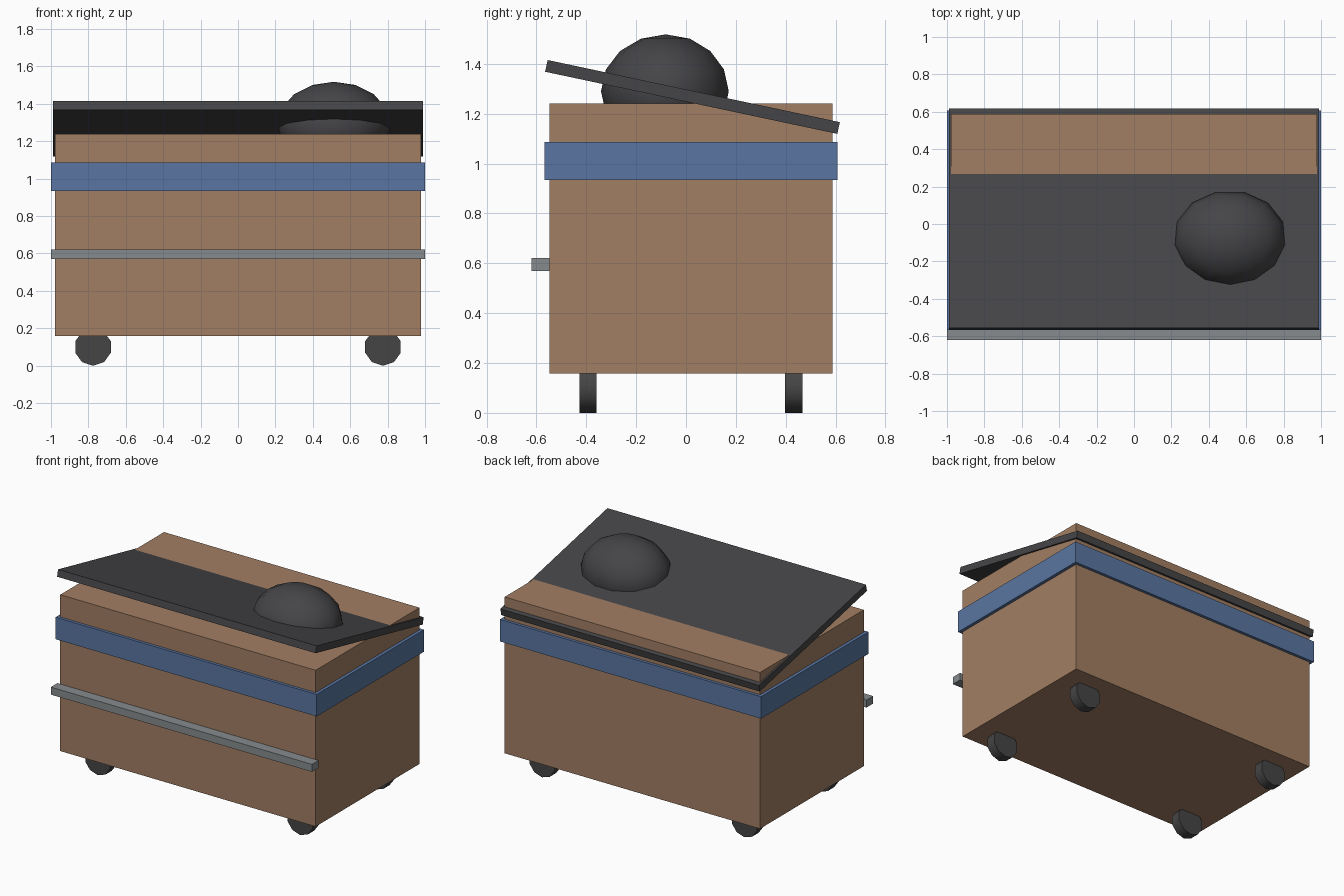
import bpy, math
from mathutils import Matrix

if "Cube" in bpy.data.objects:
    bpy.data.objects.remove(bpy.data.objects["Cube"])


def material(name, rgb):
    m = bpy.data.materials.new(name)
    m.diffuse_color = (*rgb, 1)
    m.use_nodes = True
    m.node_tree.nodes["Principled BSDF"].inputs["Base Color"].default_value = m.diffuse_color
    return m


BROWN = material("brown_panel", (0.36, 0.21, 0.125))
BLUE = material("blue_trim", (0.10, 0.18, 0.36))
DARK = material("dark_plastic", (0.06, 0.06, 0.065))
STEEL = material("steel", (0.24, 0.26, 0.27))
RUBBER = material("rubber", (0.06, 0.06, 0.06))


def finish(name, mat, smooth=None):
    ob = bpy.context.object
    ob.name = name
    ob.data.materials.append(mat)
    if smooth:
        bpy.ops.object.shade_smooth_by_angle(angle=math.radians(smooth))
    return ob


def box(name, mat, center, size, tilt=0):
    bpy.ops.mesh.primitive_cube_add(size=1, location=center, rotation=(tilt, 0, 0))
    bpy.context.object.scale = size
    return finish(name, mat)


MID_Y = 0.02

# Bin body, trim band around the rim and front push bar
box("bin_body", BROWN, (0, MID_Y, 0.699), (1.956, 1.135, 1.082))
box("rim_band", BLUE, (0, MID_Y, 1.01), (2.0, 1.175, 0.152))
box("front_bar", STEEL, (0, -0.583, 0.596), (2.0, 0.072, 0.052))

# Tilted lid, raised at the front
box("lid", DARK, (0, 0.026, 1.267), (1.98, 1.198, 0.048), math.radians(-12))

# Rounded bag bulging through the lid, one vertex column facing the front
bpy.ops.mesh.primitive_uv_sphere_add(segments=13, ring_count=8, radius=1)
bag = finish("bulging_bag", DARK, 50)
v = max(bag.data.vertices, key=lambda p: math.hypot(p.co.x, p.co.y)).co
turn = -math.pi / 2 - math.atan2(v.y, v.x)
steps = round(turn / (math.tau / 13))
bag.data.transform(Matrix.Rotation(turn, 4, "Z"))
bag.scale = (0.304, 0.26, 0.228)
bag.location = (0.513, -0.081, 1.29)

# Four wheels
for sx, side in ((-1, "left"), (1, "right")):
    for sy, end in ((-1, "front"), (1, "back")):
        bpy.ops.mesh.primitive_cylinder_add(
            vertices=10, radius=0.1, depth=0.07,
            location=(sx * 0.775, MID_Y + sy * 0.413, 0.1),
            rotation=(math.pi / 2, 0, 0))
        finish(f"wheel_{end}_{side}", RUBBER, 40)
